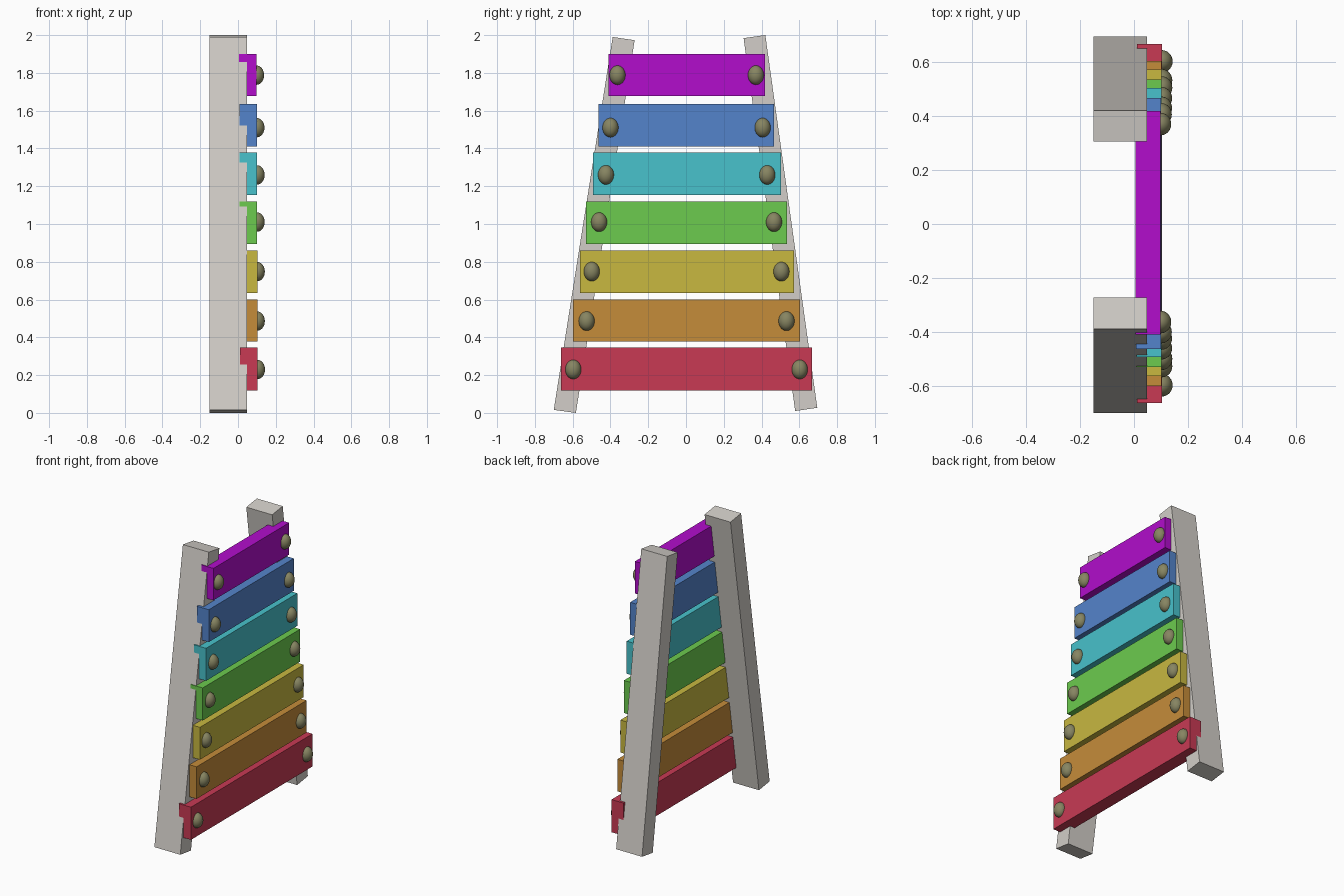
import bpy, bmesh
from mathutils import Matrix

if "Cube" in bpy.data.objects:
    bpy.data.objects.remove(bpy.data.objects["Cube"])


def material(name, rgb):
    """Flat material from 0-255 sRGB values."""
    lin = [(c / 255 / 12.92) if c / 255 <= 0.04045 else ((c / 255 + 0.055) / 1.055) ** 2.4 for c in rgb]
    m = bpy.data.materials.new(name)
    m.diffuse_color = (*lin, 1.0)
    m.use_nodes = True
    m.node_tree.nodes["Principled BSDF"].inputs["Base Color"].default_value = m.diffuse_color
    return m


def finish(name, bm, mat):
    bmesh.ops.recalc_face_normals(bm, faces=bm.faces)
    me = bpy.data.meshes.new(name)
    bm.to_mesh(me)
    bm.free()
    me.materials.append(mat)
    ob = bpy.data.objects.new(name, me)
    bpy.context.collection.objects.link(ob)
    return ob


def prism(name, profile, x0, x1, mat):
    """Extrude a (y, z) outline from x0 to x1."""
    bm = bmesh.new()
    face = bm.faces.new([bm.verts.new((x0, y, z)) for y, z in profile])
    ext = bmesh.ops.extrude_face_region(bm, geom=[face])
    verts = [v for v in ext["geom"] if isinstance(v, bmesh.types.BMVert)]
    bmesh.ops.translate(bm, verts=verts, vec=(x1 - x0, 0, 0))
    return finish(name, bm, mat)


def bolt(name, x, y, z, mat):
    bm = bmesh.new()
    bmesh.ops.create_uvsphere(bm, u_segments=24, v_segments=16, radius=1.0,
                              matrix=Matrix.Translation((x, y, z)) @ Matrix.Diagonal((0.04, 0.042, 0.051, 1)))
    for f in bm.faces:
        f.smooth = True
    finish(name, bm, mat)


# Leaning side rails
rail_mat = material("pale grey", (210, 206, 200))
prism("left_rail", [(-0.70, 0.016), (-0.583, 0.0), (-0.272, 1.973), (-0.388, 1.99)], -0.15, 0.048, rail_mat)
prism("right_rail", [(0.578, 0.01), (0.695, 0.027), (0.42, 2.0), (0.305, 1.984)], -0.15, 0.048, rail_mat)

# Coloured bars: name, colour, y range, z range, bolt y pair, bolt height, front face x
bolt_mat = material("olive metal", (135, 133, 98))
bars = [
    ("red", (200, 58, 84), -0.662, 0.667, 0.119, 0.345, -0.597, 0.602, 0.230, 0.103),
    ("orange", (197, 140, 58), -0.599, 0.604, 0.378, 0.600, -0.526, 0.532, 0.486, 0.102),
    ("yellow", (200, 184, 64), -0.562, 0.572, 0.635, 0.859, -0.499, 0.505, 0.748, 0.102),
    ("green", (108, 203, 78), -0.530, 0.535, 0.894, 1.119, -0.460, 0.466, 1.010, 0.101),
    ("cyan", (72, 194, 204), -0.493, 0.504, 1.154, 1.379, -0.424, 0.430, 1.260, 0.101),
    ("blue", (84, 132, 203), -0.462, 0.467, 1.410, 1.634, -0.400, 0.406, 1.510, 0.100),
    ("purple", (178, 13, 204), -0.409, 0.419, 1.678, 1.899, -0.363, 0.370, 1.788, 0.098),
]
for name, rgb, y0, y1, z0, z1, b0, b1, bz, xf in bars:
    prism(name + "_bar", [(y0, z0), (y1, z0), (y1, z1), (y0, z1)], xf - 0.092, xf, material(name, rgb))
    bolt(name + "_left_bolt", xf, b0, bz, bolt_mat)
    bolt(name + "_right_bolt", xf, b1, bz, bolt_mat)
